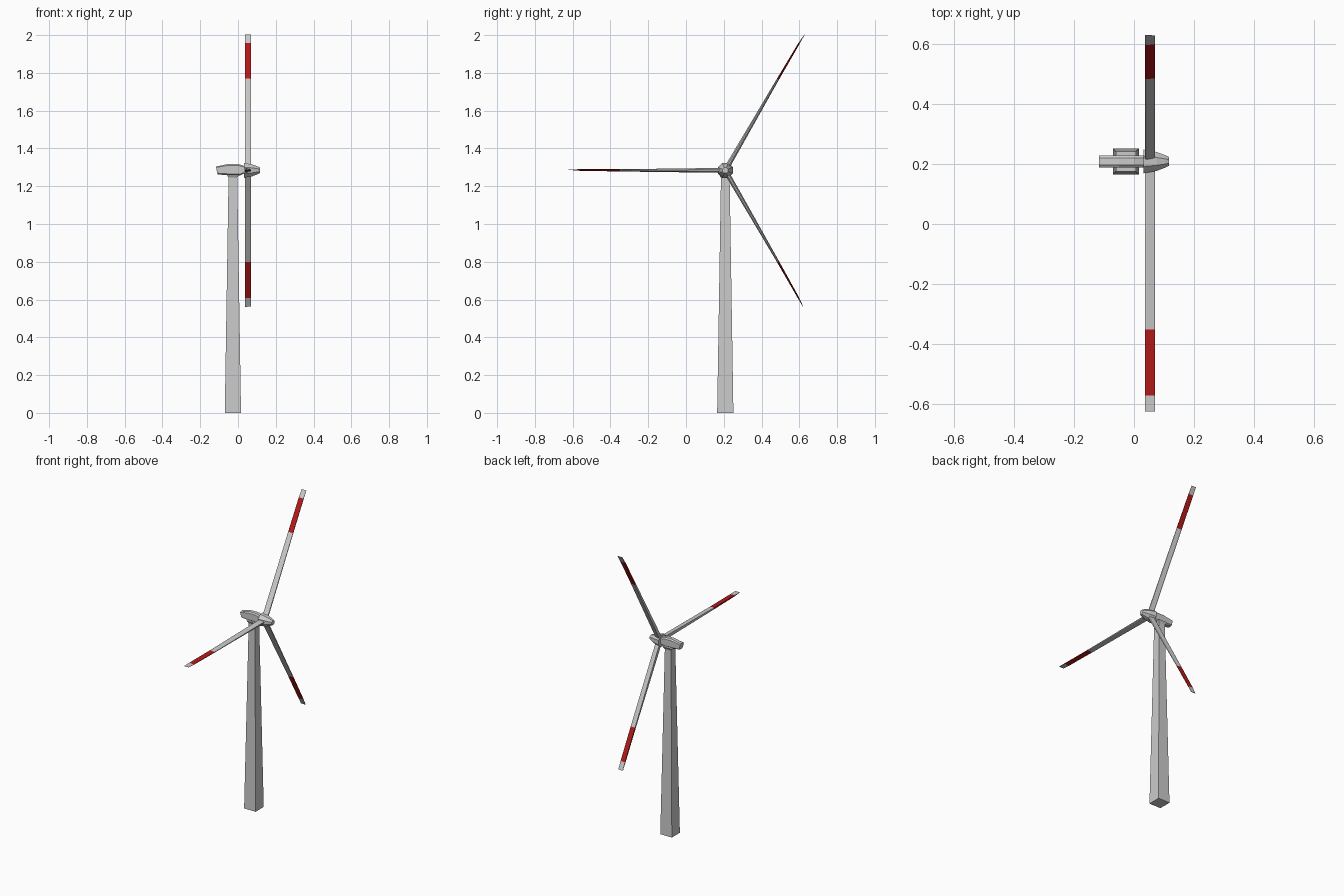
import bpy, bmesh, math
from mathutils import Matrix, Vector

if "Cube" in bpy.data.objects:
    bpy.data.objects.remove(bpy.data.objects["Cube"])

HUB = Vector((0, 0.208, 1.284))
TOWER_X = -0.027

red = bpy.data.materials.new("red_band")
red.diffuse_color = (0.45, 0.01, 0.01, 1)
red.use_nodes = True
red.node_tree.nodes["Principled BSDF"].inputs["Base Color"].default_value = red.diffuse_color
grey = bpy.data.materials.new("pale_grey")
grey.diffuse_color = (0.8, 0.8, 0.8, 1)
grey.use_nodes = True
grey.node_tree.nodes["Principled BSDF"].inputs["Base Color"].default_value = grey.diffuse_color


def loft(name, rings, band=None):
    """Skin a list of equal-length rings, cap both ends; band = red segment."""
    bm = bmesh.new()
    loops = [[bm.verts.new(p) for p in ring] for ring in rings]
    n = len(loops[0])
    for s, (a, b) in enumerate(zip(loops, loops[1:])):
        for i in range(n):
            j = (i + 1) % n
            f = bm.faces.new((a[i], a[j], b[j], b[i]))
            f.material_index = int(s == band)
    bm.faces.new(loops[0])
    bm.faces.new(loops[-1])
    bmesh.ops.recalc_face_normals(bm, faces=bm.faces)
    me = bpy.data.meshes.new(name)
    bm.to_mesh(me)
    bm.free()
    me.materials.append(grey)
    me.materials.append(red)
    ob = bpy.data.objects.new(name, me)
    bpy.context.collection.objects.link(ob)
    return ob


def square(half, z):
    return [(TOWER_X + sx * half, HUB.y + sy * half, z)
            for sx, sy in ((-1, -1), (1, -1), (1, 1), (-1, 1))]


# Square tapered tower with a small flare under the nacelle
loft("tower", [square(0.043, 0), square(0.023, 1.245), square(0.033, 1.262)])

# Nacelle: side profile given a rounded-off width
profile = [(-0.116, 1.304), (-0.108, 1.263), (-0.07, 1.259), (0.012, 1.257),
           (0.034, 1.268), (0.034, 1.307), (0.0, 1.318), (-0.05, 1.318)]
loft("nacelle", [[(x, HUB.y + y, 1.288 + (z - 1.288) * k) for x, z in profile]
                 for y, k in ((-0.02, 0.75), (-0.012, 1), (0.012, 1), (0.02, 0.75))])

# Eight-sided spinner
loft("spinner", [[(x, HUB.y + r * math.cos(a), HUB.z + r * math.sin(a))
                  for a in (math.tau * (i + 0.5) / 8 for i in range(8))]
                 for x, r in ((0.031, 0.043), (0.075, 0.034), (0.105, 0.022), (0.116, 0.016))])

# Blades: distance from hub, half thickness, sideways offset
stations = [(0.015, 0.013, 0), (0.558, 0.006, 0), (0.778, 0.004, 0.002), (0.831, 0.001, 0.004)]
section = [(0.036, -0.9), (0.044, -1), (0.068, -0.5), (0.070, -0.3),
           (0.070, 0.3), (0.068, 0.5), (0.044, 1), (0.036, 0.9)]
for k, angle in enumerate((180, 60, -60)):
    blade = loft(f"blade_{k + 1}",
                 [[(x, d, t * w - off) for x, w in section] for d, t, off in stations],
                 band=1)
    blade.data.transform(Matrix.Translation(HUB) @ Matrix.Rotation(math.radians(angle), 4, 'X'))
